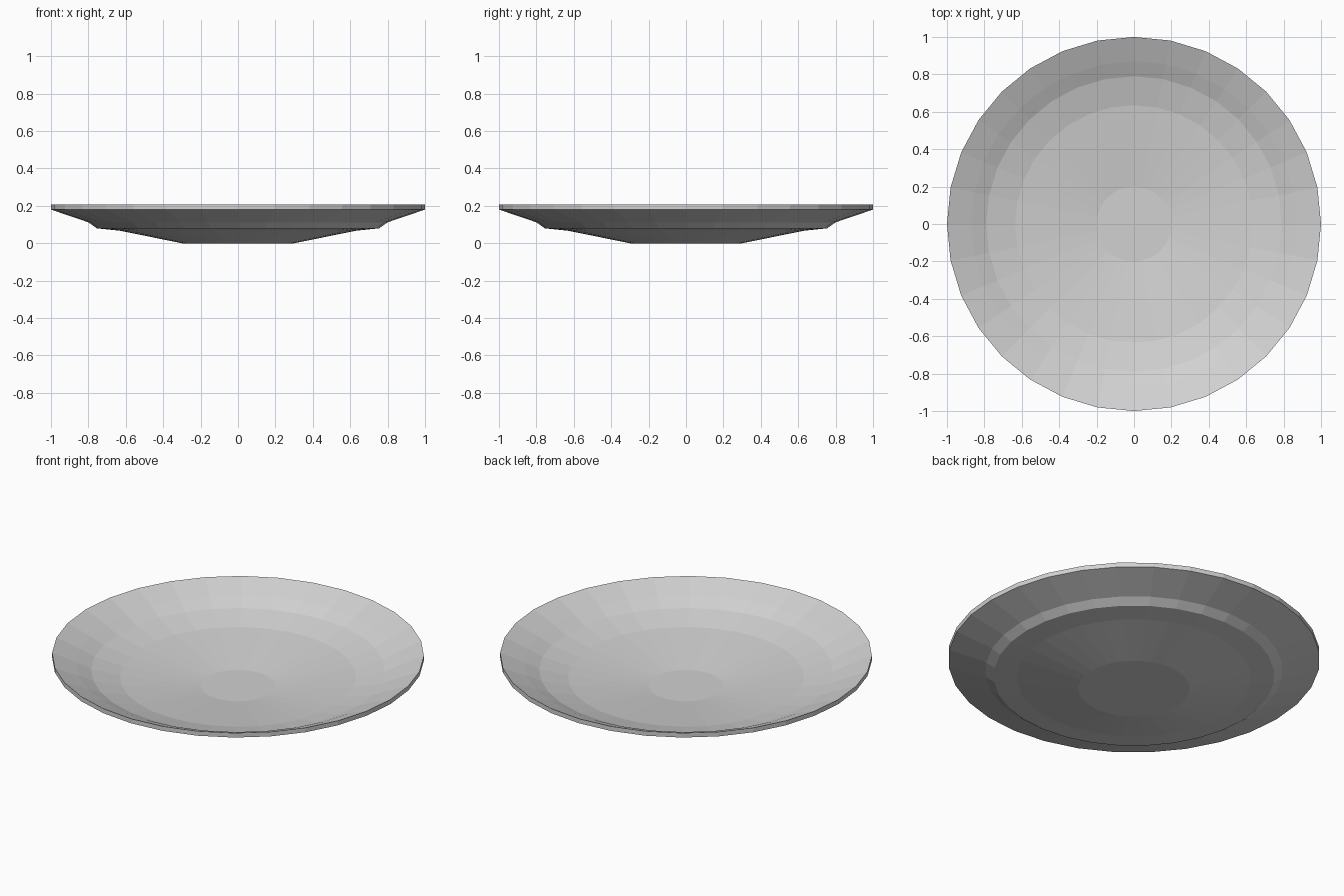
import bpy, bmesh, math

if "Cube" in bpy.data.objects:
    bpy.data.objects.remove(bpy.data.objects["Cube"])

SIDES = 32

# Half profile (radius, height): underside centre, out to the rim, back over the top
PROFILE = [
    (0.30, 0.000), (0.63, 0.067), (0.755, 0.080), (0.80, 0.112), (1.00, 0.180),  # underside
    (1.00, 0.207),                                                               # rim edge
    (0.87, 0.152), (0.79, 0.114), (0.635, 0.074), (0.20, 0.022),                 # upper face
]

grey = bpy.data.materials.new("light grey")
grey.diffuse_color = (0.64, 0.64, 0.64, 1.0)
grey.use_nodes = True
grey.node_tree.nodes["Principled BSDF"].inputs["Base Color"].default_value = grey.diffuse_color


def lathe(name, profile, material):
    """Revolve a profile around z and cap both ends with flat discs."""
    bm = bmesh.new()
    rings = []
    for r, z in profile:
        angles = [2 * math.pi * i / SIDES for i in range(SIDES)]
        rings.append([bm.verts.new((r * math.cos(a), r * math.sin(a), z)) for a in angles])
    for a, b in zip(rings, rings[1:]):
        for i in range(SIDES):
            j = (i + 1) % SIDES
            bm.faces.new((a[i], a[j], b[j], b[i]))
    bm.faces.new(rings[0][::-1])
    bm.faces.new(rings[-1])
    bmesh.ops.recalc_face_normals(bm, faces=bm.faces)
    mesh = bpy.data.meshes.new(name)
    bm.to_mesh(mesh)
    bm.free()
    mesh.materials.append(material)
    obj = bpy.data.objects.new(name, mesh)
    bpy.context.collection.objects.link(obj)
    return obj


# Faceted dinner plate
lathe("plate", PROFILE, grey)
